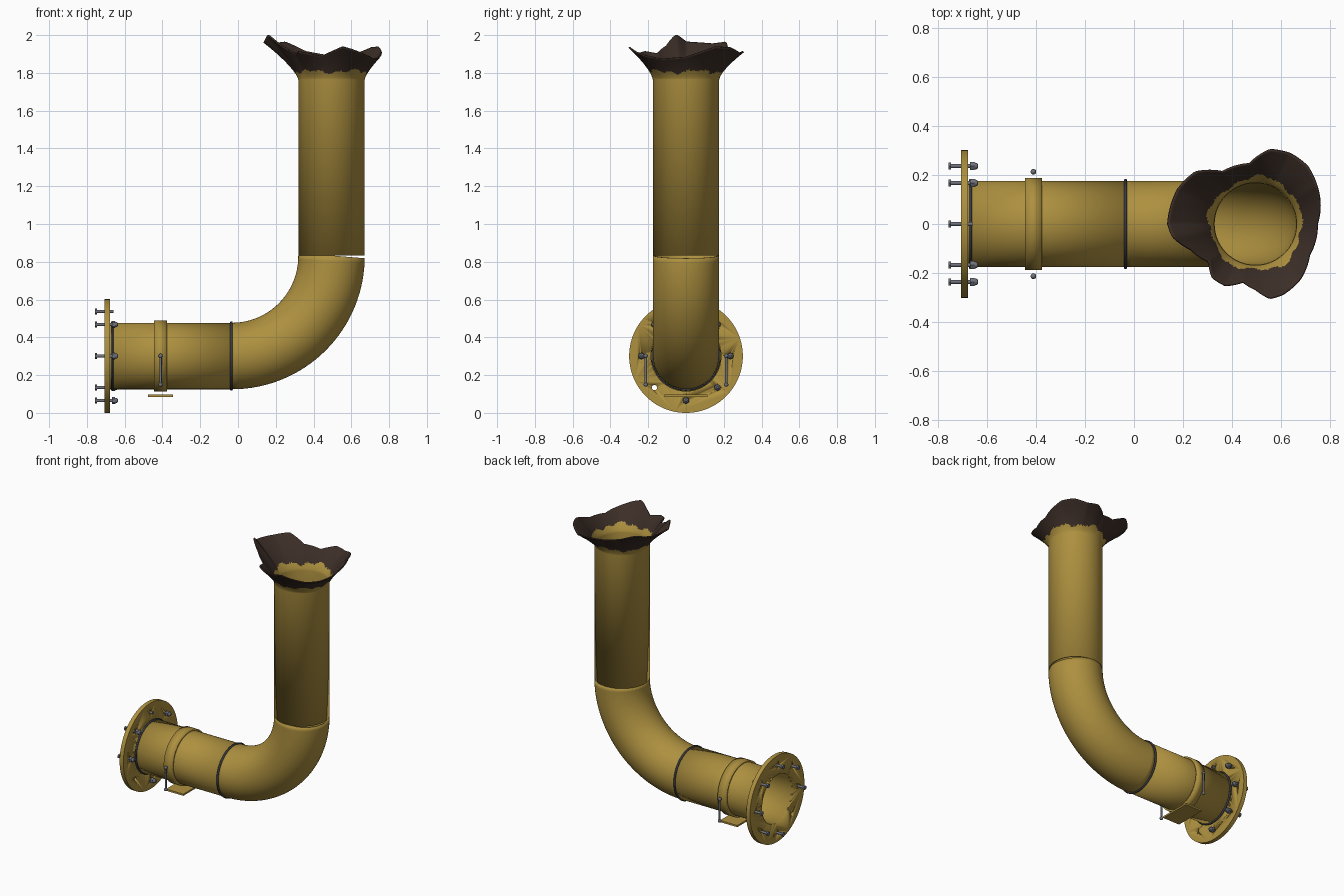
import bpy, bmesh, math, random
from mathutils import Vector, Matrix

if "Cube" in bpy.data.objects:
    bpy.data.objects.remove(bpy.data.objects["Cube"])

random.seed(4)
AX, PX, R = 0.301, 0.495, 0.176      # flange-pipe axis height, riser axis x, pipe radius


def mat(name, col):
    m = bpy.data.materials.new(name)
    m.diffuse_color = (*col, 1)
    m.use_nodes = True
    m.node_tree.nodes["Principled BSDF"].inputs["Base Color"].default_value = m.diffuse_color
    return m


YELLOW = mat("ochre_paint", (0.42, 0.28, 0.05))
CHAR = mat("burnt_brown", (0.045, 0.027, 0.02))
STEEL = mat("grey_steel", (0.16, 0.17, 0.20))
DARK = mat("dark_seal", (0.04, 0.043, 0.055))


def finish(bm, name, *mats, angle=35):
    me = bpy.data.meshes.new(name)
    bm.to_mesh(me)
    bm.free()
    ob = bpy.data.objects.new(name, me)
    bpy.context.collection.objects.link(ob)
    for m in mats:
        me.materials.append(m)
    bpy.ops.object.select_all(action='DESELECT')
    ob.select_set(True)
    bpy.context.view_layer.objects.active = ob
    bpy.ops.object.shade_smooth_by_angle(angle=math.radians(angle))
    return ob


def skin(rings):
    """Open tube through a list of point rings."""
    bm = bmesh.new()
    vs = [[bm.verts.new(p) for p in ring] for ring in rings]
    n = len(vs[0])
    for a, b in zip(vs, vs[1:]):
        for i in range(n):
            j = (i + 1) % n
            bm.faces.new((a[i], a[j], b[j], b[i]))
    return bm


def thicken(ob, t):
    s = ob.modifiers.new("wall", 'SOLIDIFY')
    s.thickness, s.offset = t, -1


def ring(c, d, r, n=96):
    """Circle of points around direction d (in the xz plane)."""
    u = Vector((0, 1, 0))
    v = Vector(d).cross(u)
    return [Vector(c) + r * (math.cos(2 * math.pi * i / n) * u + math.sin(2 * math.pi * i / n) * v)
            for i in range(n)]


def cyl(bm, p, q, r1, r2=None, seg=16):
    """Capped cylinder or cone from p to q."""
    p, q = Vector(p), Vector(q)
    m = Matrix.Translation((p + q) / 2) @ (q - p).to_track_quat('Z', 'Y').to_matrix().to_4x4()
    bmesh.ops.create_cone(bm, cap_ends=True, segments=seg, radius1=r1,
                          radius2=r1 if r2 is None else r2, depth=(q - p).length, matrix=m)


def x_tube(name, x0, x1, r, wall):
    ob = finish(skin([ring((x, 0, AX), (1, 0, 0), r) for x in (x0, x1)]), name, YELLOW)
    thicken(ob, wall)
    return ob


# Horizontal pipe and the clamp band around it
x_tube("horizontal_pipe", -0.70, -0.035, R, 0.01)
x_tube("clamp_band", -0.444, -0.376, 0.188, 0.013)

# Elbow, its end dropping away on the outer side to leave a crack
BX, BR = -0.033, PX + 0.033
rings = []
for k in range(33):
    a = math.pi / 2 * k / 32
    c = (BX + BR * math.sin(a), 0, AX + BR * (1 - math.cos(a)))
    rings.append(ring(c, (math.cos(a), 0, math.sin(a)), R))
for p in rings[-1]:
    p.z = 0.833 - max(0, p.x - 0.5) * 0.085
thicken(finish(skin(rings), "elbow", YELLOW), 0.01)

# Riser with a torn, flared top: (angle, radius, height) of the torn rim
RIM = [(-180, .36, 1.96), (-171, .344, 2.0), (-158, .286, 1.94), (-141, .248, 1.90), (-129, .283, 1.91),
       (-116, .282, 1.90), (-102, .245, 1.885), (-90, .27, 1.91), (-79, .312, 1.935), (-69, .311, 1.92),
       (-51, .293, 1.89), (-30, .257, 1.87), (0, .255, 1.88), (21, .284, 1.915), (32, .298, 1.935),
       (48, .32, 1.93), (64, .323, 1.90), (79, .312, 1.91), (96, .25, 1.89), (122, .255, 1.91),
       (139, .327, 1.96), (156, .35, 1.95), (180, .36, 1.96)]


def rim_at(deg):
    for (a0, r0, z0), (a1, r1, z1) in zip(RIM, RIM[1:]):
        if a0 <= deg <= a1:
            f = (deg - a0) / (a1 - a0)
            return r0 + (r1 - r0) * f, z0 + (z1 - z0) * f


N, ROWS, Z0 = 180, 28, 1.765
angles = [-180 + 360 * i / N for i in range(N)]


def riser_point(deg, r, z):
    a = math.radians(deg)
    return (PX + r * math.cos(a), r * math.sin(a), z)


rings = [[riser_point(d, R, 0.833) for d in angles]]
for k in range(ROWS + 1):
    t = k / ROWS
    row = []
    for d in angles:
        rr, rz = rim_at(d)
        row.append(riser_point(d, R + (rr - R) * t ** 1.35, Z0 + (rz - Z0) * t))
    rings.append(row)
bm = skin(rings)
for f in bm.faces:                                   # scorched above a ragged line
    c = f.calc_center_median()
    a = math.atan2(c.y, c.x - PX)
    edge = 1.807 + 0.008 * math.sin(5 * a) + 0.006 * math.sin(13 * a + 1) + random.uniform(-.004, .004)
    f.material_index = 1 if c.z > edge else 0
thicken(finish(bm, "torn_riser", YELLOW, CHAR, angle=50), 0.008)

# Seal rings
for name, x in (("flange_seal", -0.667), ("elbow_seal", -0.035)):
    bpy.ops.mesh.primitive_torus_add(major_segments=96, minor_segments=10, major_radius=0.177,
                                     minor_radius=0.007, location=(x, 0, AX),
                                     rotation=(0, math.pi / 2, 0))
    ob = bpy.context.object
    ob.name = name
    ob.data.materials.append(DARK)
    bpy.ops.object.shade_smooth()

# Flange plate, with bore and eight bolt holes cut through
bm = bmesh.new()
cyl(bm, (-0.706, 0, AX), (-0.677, 0, AX), 0.301, seg=96)
flange = finish(bm, "flange", YELLOW)
bolts = [(0.236 * math.cos(k * math.pi / 4), AX + 0.236 * math.sin(k * math.pi / 4)) for k in range(8)]
bm = bmesh.new()
cyl(bm, (-0.8, 0, AX), (-0.6, 0, AX), 0.167, seg=96)
for y, z in bolts:
    cyl(bm, (-0.8, y, z), (-0.6, y, z), 0.014)
cutter = finish(bm, "flange_cutter", YELLOW)
cutter.hide_render = True
cutter.hide_set(True)
b = flange.modifiers.new("holes", 'BOOLEAN')
b.object, b.operation, b.solver = cutter, 'DIFFERENCE', 'EXACT'

# Bolts: one is missing (lower front), the top one has lost its nut
for k, (y, z) in enumerate(bolts):
    if k == 5:
        continue
    bm = bmesh.new()
    cyl(bm, (-0.757, y, z), (-0.746, y, z), 0.016, seg=6)
    cyl(bm, (-0.746, y, z), (-0.658, y, z), 0.0085)
    if k != 2:
        cyl(bm, (-0.668, y, z), (-0.650, y, z), 0.019, seg=6)
        cyl(bm, (-0.650, y, z), (-0.640, y, z), 0.015, 0.012)
        cyl(bm, (-0.640, y, z), (-0.635, y, z), 0.012, 0.006)
    finish(bm, f"flange_bolt_{k + 1}", STEEL)

# Support plate and the two hanger rods beside the clamp
bm = bmesh.new()
bmesh.ops.create_cube(bm, size=1, matrix=Matrix.Translation((-0.41, 0, 0.091)) @ Matrix.Diagonal((0.134, 0.228, 0.012, 1)))
finish(bm, "support_plate", YELLOW)
for name, y in (("hanger_rod_front", -0.213), ("hanger_rod_back", 0.213)):
    bm = bmesh.new()
    cyl(bm, (-0.41, y, 0.147), (-0.41, y, 0.305), 0.0065)
    for z in (0.15, 0.302):
        bmesh.ops.create_uvsphere(bm, u_segments=14, v_segments=8, radius=0.0115,
                                  matrix=Matrix.Translation((-0.41, y, z)))
    finish(bm, name, STEEL)
